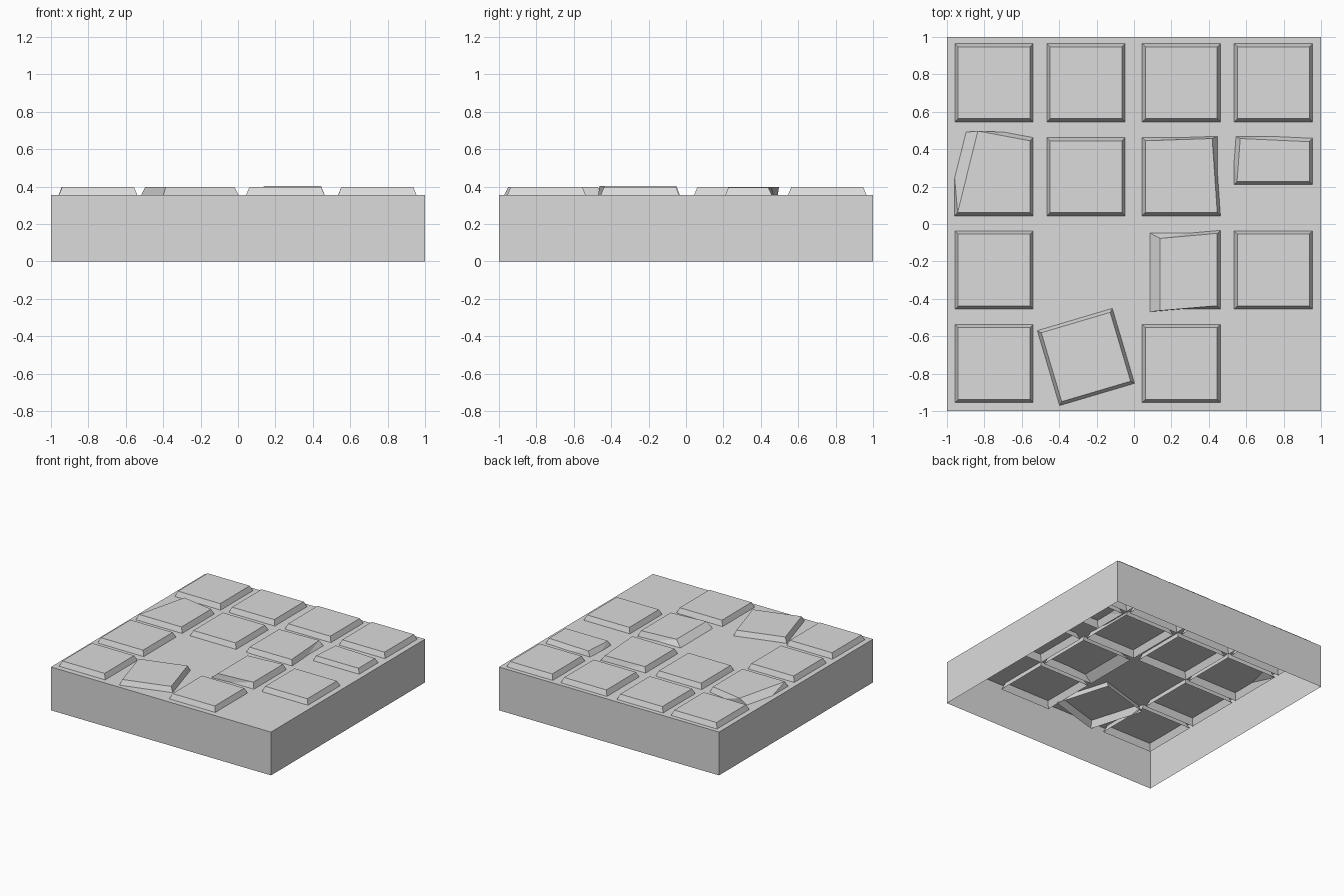
import bpy
import bmesh
from math import radians
from mathutils import Matrix, Vector

cube = bpy.data.objects.get("Cube")
if cube:
    bpy.data.objects.remove(cube)

FLOOR, TOP, SUNK = 0.356, 0.398, 0.302   # block top, slab top, slab foot
FOOT, CROWN = 0.231, 0.192               # slab half widths, foot and top

stone = bpy.data.materials.new("stone grey")
stone.use_nodes = True
stone.diffuse_color = (0.71, 0.71, 0.71, 1)
stone.node_tree.nodes["Principled BSDF"].inputs["Base Color"].default_value = (0.71, 0.71, 0.71, 1)


def shell(name, low_points, low_z, high_points, high_z):
    """Four-sided shell with a top and sides, open underneath."""
    bm = bmesh.new()
    low = [bm.verts.new((x, y, low_z)) for x, y in low_points]
    high = [bm.verts.new((x, y, high_z)) for x, y in high_points]
    for i in range(4):
        j = (i + 1) % 4
        bm.faces.new((low[i], low[j], high[j]))
        bm.faces.new((low[i], high[j], high[i]))
    bm.faces.new(high)
    # Merge the flat sides back into single faces
    bmesh.ops.dissolve_limit(bm, angle_limit=radians(0.5), verts=bm.verts, edges=bm.edges)
    mesh = bpy.data.meshes.new(name)
    bm.to_mesh(mesh)
    bm.free()
    mesh.materials.append(stone)
    obj = bpy.data.objects.new(name, mesh)
    bpy.context.collection.objects.link(obj)


def square(cx, cy, half, angle=0):
    turn = Matrix.Rotation(radians(angle), 2)
    corners = [(-half, -half), (half, -half), (half, half), (-half, half)]
    return [tuple(turn @ Vector(c) + Vector((cx, cy))) for c in corners]


def slab(name, foot, crown, z=TOP):
    shell(name, foot, SUNK, crown, z)


# Block without a bottom
shell("block", square(0, 0, 1), 0, square(0, 0, 1), FLOOR)

# Regular slabs, o marks a square one
columns = (-0.748, -0.257, 0.253, 0.745)
rows = (0.755, 0.253, -0.246, -0.746)
for r, pattern in enumerate(("oooo", ".o..", "o..o", "o.o.")):
    for c, mark in enumerate(pattern):
        if mark == "o":
            x, y = columns[c], rows[r]
            slab(f"slab_{r + 1}_{c + 1}", square(x, y, FOOT), square(x, y, CROWN))

# Slab knocked askew
slab("turned_slab", square(-0.257, -0.711, FOOT, 16.5), square(-0.257, -0.711, CROWN, 16.5))

# Broken and worn slabs, with displaced top corners
slab("chipped_slab", square(columns[0], rows[1], FOOT),
     [(-.943, .061), (-.556, .061), (-.556, .445), (-.835, .497)])
slab("worn_slab", square(columns[2], rows[1], FOOT),
     [(.061, .061), (.445, .061), (.418, .457), (.061, .445)])
slab("half_slab",
     [(.514, .19), (.976, .19), (.976, .484), (.514, .484)],
     [(.551, .226), (.937, .226), (.937, .44), (.568, .457)], 0.395)
slab("sloped_slab", square(columns[2], rows[2], FOOT),
     [(.14, -.463), (.445, -.437), (.445, -.05), (.14, -.077)], 0.402)
